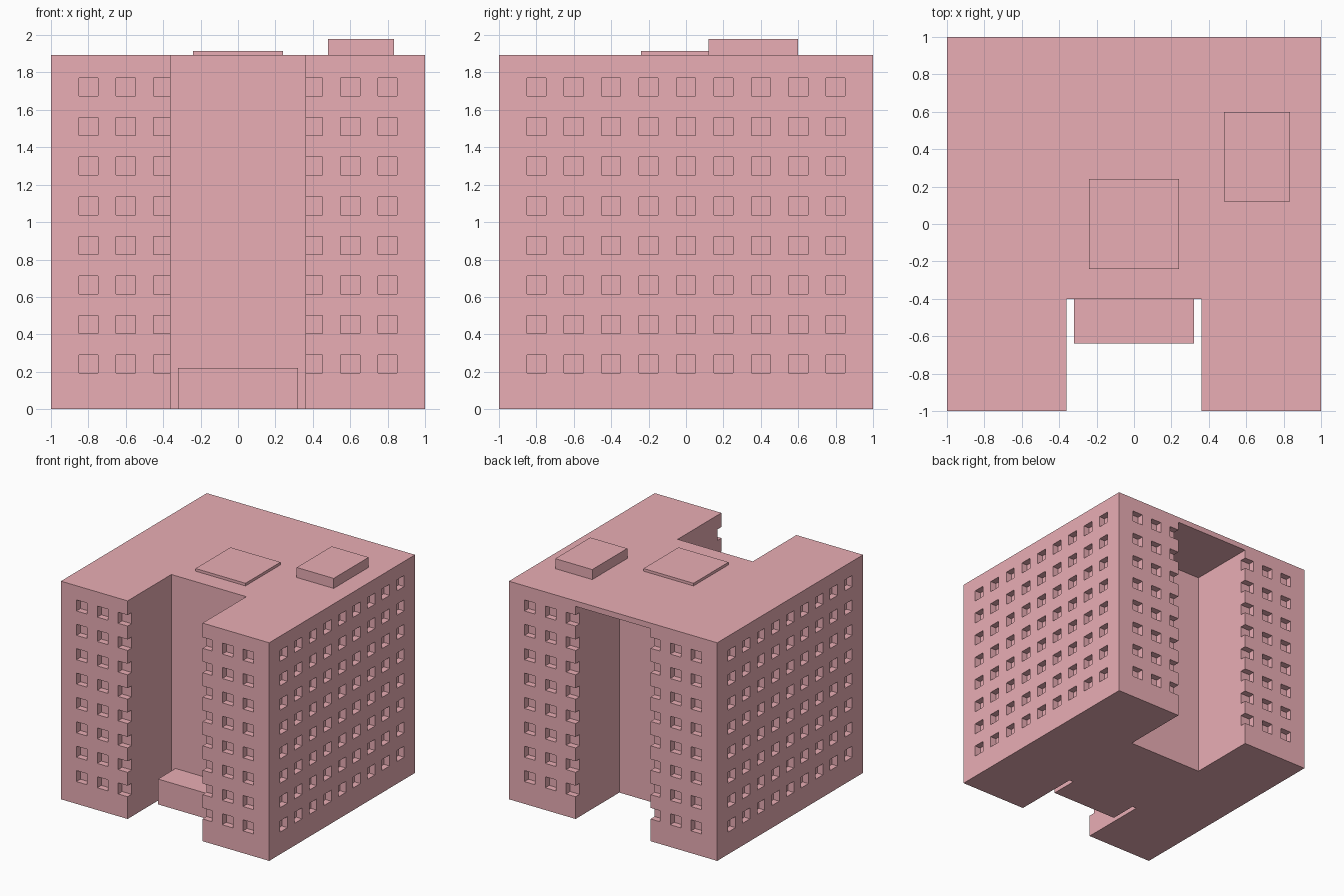
import bpy

if "Cube" in bpy.data.objects:
    bpy.data.objects.remove(bpy.data.objects["Cube"])

TOP = 1.893
paint = bpy.data.materials.new("facade_pink")
paint.diffuse_color = (0.82, 0.42, 0.46, 1)
paint.use_nodes = True
paint.node_tree.nodes["Principled BSDF"].inputs["Base Color"].default_value = paint.diffuse_color


def mesh_of_boxes(name, boxes):
    """One object from boxes given as ((x0, x1), (y0, y1), (z0, z1))."""
    verts, faces = [], []
    for xs, ys, zs in boxes:
        b = len(verts)
        verts += [(x, y, z) for x in xs for y in ys for z in zs]
        quads = [(0, 1, 3, 2), (4, 6, 7, 5), (0, 4, 5, 1),
                 (2, 3, 7, 6), (0, 2, 6, 4), (1, 5, 7, 3)]
        faces += [tuple(b + i for i in q) for q in quads]
    mesh = bpy.data.meshes.new(name)
    mesh.from_pydata(verts, [], faces)
    mesh.materials.append(paint)
    obj = bpy.data.objects.new(name, mesh)
    bpy.context.collection.objects.link(obj)
    return obj


def carve(target, name, boxes):
    """Subtract boxes from the target, then discard the cutter."""
    cutter = mesh_of_boxes(name, boxes)
    cutter.hide_render = True
    mod = target.modifiers.new(name, 'BOOLEAN')
    mod.operation = 'DIFFERENCE'
    mod.solver = 'EXACT'
    mod.object = cutter
    bpy.context.view_layer.objects.active = target
    bpy.ops.object.modifier_apply(modifier=name)
    bpy.data.objects.remove(cutter)


# Main block
block = mesh_of_boxes("building_block", [((-1, 1), (-1, 1), (0, TOP))])

# Open front court, and rear court that stops under the roof slab
carve(block, "courts", [((-0.36, 0.36), (-1.2, -0.4), (-0.2, 2.2)),
                        ((-0.36, 0.36), (0.4, 1.2), (-0.2, 1.845))])

# Recessed windows on all four sides; those beside the courts break the corner
HALF_W, HALF_H, DEPTH = 0.051, 0.048, 0.055
windows = []
for floor in range(8):
    zc = 0.241 + 0.2116 * floor
    zs = (zc - HALF_H, zc + HALF_H)
    for col in range(-4, 5):
        span = (0.2 * col - HALF_W, 0.2 * col + HALF_W)
        for near, far in ((-1.1, -1 + DEPTH), (1 - DEPTH, 1.1)):
            windows.append(((near, far), span, zs))
            if abs(col) > 1:
                windows.append((span, (near, far), zs))
carve(block, "windows", windows)

# Entrance porch in the front court
mesh_of_boxes("entrance_porch", [((-0.32, 0.32), (-0.64, -0.4), (0, 0.22))])

# Roof structures
mesh_of_boxes("roof_skylight", [((-0.24, 0.24), (-0.24, 0.24), (TOP, 1.916))])
mesh_of_boxes("roof_plant_room", [((0.48, 0.835), (0.12, 0.6), (TOP, 1.98))])
